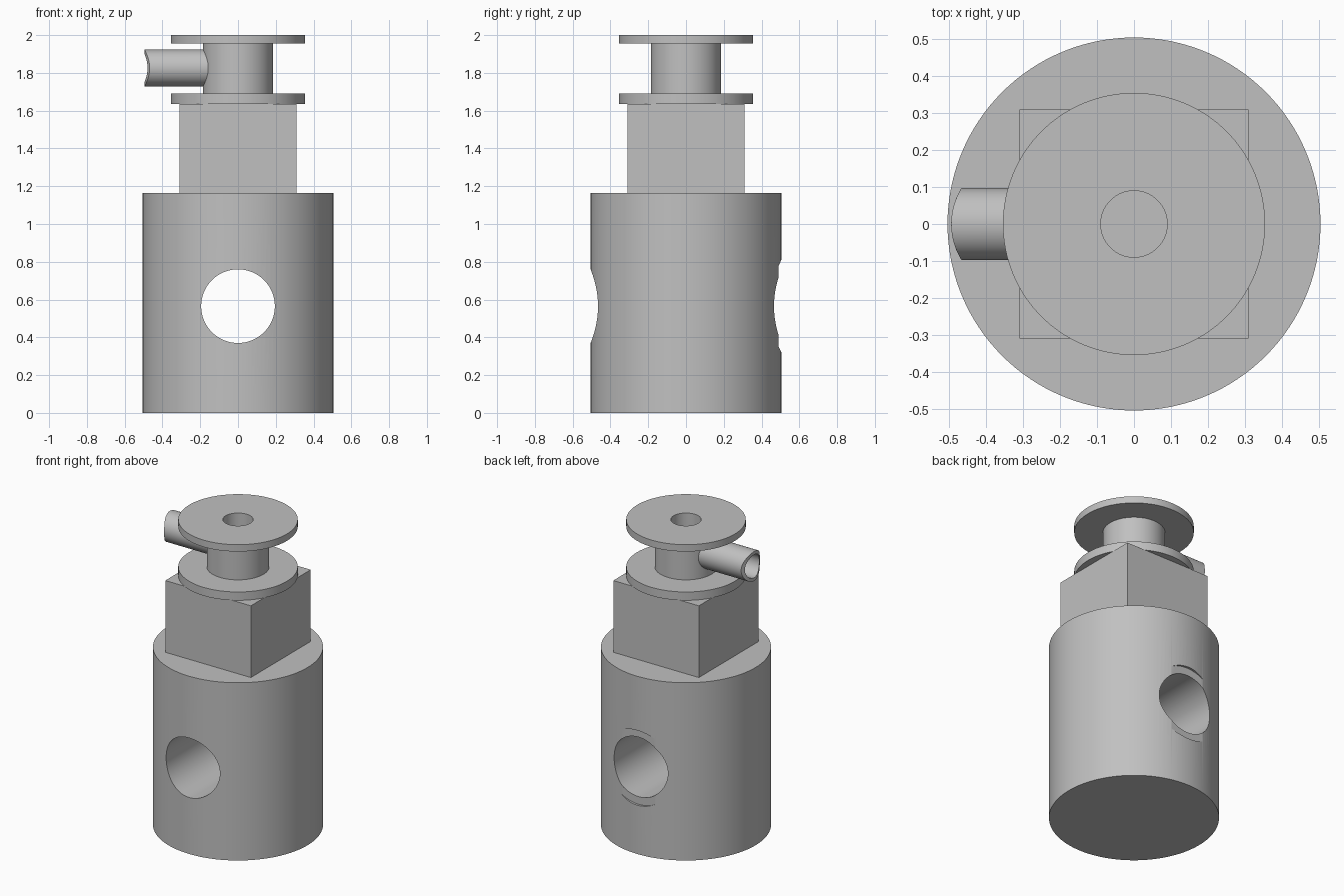
import bpy, bmesh
from math import sin, cos, pi, sqrt

if "Cube" in bpy.data.objects:
    bpy.data.objects.remove(bpy.data.objects["Cube"], do_unlink=True)

grey = bpy.data.materials.new("plain grey")
grey.use_nodes = True
colour = (0.53, 0.53, 0.53, 1)
grey.diffuse_color = colour
grey.node_tree.nodes["Principled BSDF"].inputs["Base Color"].default_value = colour


def cylinder(name, radius, start, end, axis="Z", centre=(0, 0, 0), sides=128):
    """Cylinder from start to end along an axis."""
    rotation = {"X": (0, pi / 2, 0), "Y": (-pi / 2, 0, 0), "Z": (0, 0, 0)}[axis]
    place = list(centre)
    place["XYZ".index(axis)] = (start + end) / 2
    bpy.ops.mesh.primitive_cylinder_add(vertices=sides, radius=radius, depth=end - start,
                                        location=place, rotation=rotation)
    obj = bpy.context.object
    obj.name = name
    obj.data.materials.append(grey)
    return obj


def cut(obj, *cutters):
    """Subtract the cutters and apply the result."""
    for cutter in cutters:
        cutter.hide_render = True
        mod = obj.modifiers.new("cut", "BOOLEAN")
        mod.operation = "DIFFERENCE"
        mod.solver = "EXACT"
        mod.object = cutter
        bpy.context.view_layer.objects.active = obj
        bpy.ops.object.modifier_apply(modifier=mod.name)


def smooth(obj):
    bpy.ops.object.select_all(action="DESELECT")
    obj.select_set(True)
    bpy.context.view_layer.objects.active = obj
    bpy.ops.object.shade_smooth_by_angle(angle=pi / 6)


# Main body with a cross hole and a shallow spot face on the back
HOLE_Z = 0.565
body = cylinder("body", 0.505, 0, 1.165)
cross_hole = cylinder("cross_hole_cutter", 0.195, -1, 1, "Y", (0, 0, HOLE_Z))
spot_face = cylinder("spot_face_cutter", 0.245, 0.49, 1, "Y", (0, 0, HOLE_Z))
cut(body, cross_hole, spot_face)

# Square block
bpy.ops.mesh.primitive_cube_add(size=1, location=(0, 0, 1.4))
block = bpy.context.object
block.name = "square_block"
block.scale = (0.62, 0.62, 0.47)
bpy.ops.object.transform_apply(location=False, rotation=False, scale=True)
block.data.materials.append(grey)

# Spool: two flanges and a neck, bored down the middle
NOZZLE_Z = 1.826
lower_flange = cylinder("lower_flange", 0.355, 1.635, 1.69)
neck = cylinder("neck", 0.185, 1.69, 1.955)
upper_flange = cylinder("upper_flange", 0.355, 1.955, 2.0)
bore = cylinder("bore_cutter", 0.09, 1.5, 2.2)
side_bore = cylinder("side_bore_cutter", 0.075, -0.4, 0, "X", (0, 0, NOZZLE_Z), 64)
for part in (lower_flange, neck, upper_flange):
    cut(part, bore)
cut(neck, side_bore)

# Side nozzle: a tube whose outer end is rounded like the neck
bm = bmesh.new()
SIDES = 64
rings = []
for radius, is_tip in ((0.097, False), (0.097, True), (0.075, True), (0.075, False)):
    ring = []
    for i in range(SIDES):
        y, z = radius * cos(2 * pi * i / SIDES), radius * sin(2 * pi * i / SIDES)
        x = -0.31 - sqrt(0.185 ** 2 - y * y) if is_tip else -0.11
        ring.append(bm.verts.new((x, y, NOZZLE_Z + z)))
    rings.append(ring)
for a, b in zip(rings, rings[1:] + rings[:1]):
    for i in range(SIDES):
        j = (i + 1) % SIDES
        bm.faces.new((a[i], a[j], b[j], b[i]))
bmesh.ops.recalc_face_normals(bm, faces=bm.faces)
mesh = bpy.data.meshes.new("side_nozzle")
bm.to_mesh(mesh)
bm.free()
mesh.materials.append(grey)
nozzle = bpy.data.objects.new("side_nozzle", mesh)
bpy.context.collection.objects.link(nozzle)

for part in (body, lower_flange, neck, upper_flange, nozzle):
    smooth(part)

# Cutters are no longer needed
for cutter in (cross_hole, spot_face, bore, side_bore):
    bpy.data.objects.remove(cutter, do_unlink=True)
